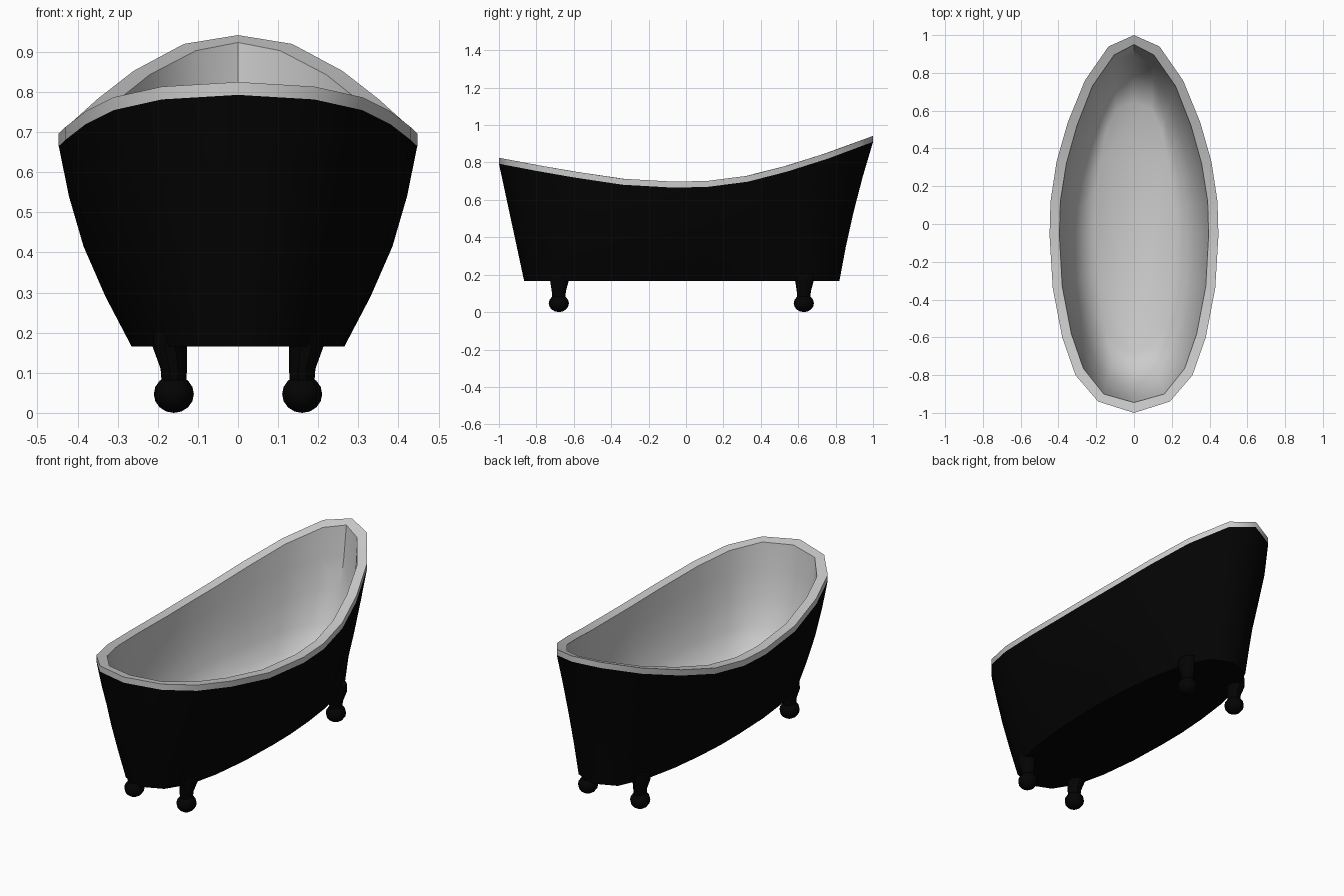
import bpy, bmesh, math

if "Cube" in bpy.data.objects:
    bpy.data.objects.remove(bpy.data.objects["Cube"])

# Half outlines seen from above (x >= 0), from back tip to front tip
OUTER = [(0, 1), (.135, .94), (.26, .76), (.35, .54), (.41, .33), (.442, .12),
         (.447, -.06), (.43, -.34), (.38, -.6), (.31, -.8), (.19, -.94), (0, -1)]
INNER = [(0, .95), (.105, .895), (.22, .73), (.302, .52), (.358, .32), (.39, .12),
         (.395, -.06), (.38, -.33), (.332, -.58), (.268, -.765), (.16, -.9), (0, -.945)]
# Blunter half widths at the base and at the basin floor
BASE_X = [0, .12, .19, .23, .252, .264, .265, .257, .232, .192, .118, 0]
FLOOR_X = [0, .095, .145, .177, .195, .2, .2, .195, .175, .148, .1, 0]
# Rim height along the tub (y, z)
SHEER = [(-1, .825), (-.8, .787), (-.6, .752), (-.34, .713), (-.06, .697), (.12, .702),
         (.33, .729), (.54, .783), (.76, .853), (.94, .92), (1, .942)]
BASE_Z, FLOOR_Z, BAND = .165, .25, .032

black = bpy.data.materials.new("black_enamel")
black.diffuse_color = (.001, .001, .001, 1)
black.use_nodes = True
black.node_tree.nodes["Principled BSDF"].inputs["Base Color"].default_value = black.diffuse_color


def rim_z(y):
    for (y0, z0), (y1, z1) in zip(SHEER, SHEER[1:]):
        if y <= y1:
            return z0 + (z1 - z0) * (y - y0) / (y1 - y0)
    return SHEER[-1][1]


def full(half):
    return half + [(-x, y, z) for x, y, z in half[-2:0:-1]]


def loft(name, rings, mat=None, cap_start=False, cap_end=False, angle=40):
    bm = bmesh.new()
    loops = [[bm.verts.new(p) for p in r] for r in rings]
    for a, b in zip(loops, loops[1:]):
        for i in range(len(a)):
            j = (i + 1) % len(a)
            bm.faces.new((a[i], a[j], b[j], b[i]))
    if cap_start:
        bm.faces.new(loops[0][::-1])
    if cap_end:
        bm.faces.new(loops[-1])
    if cap_start and cap_end:
        bmesh.ops.recalc_face_normals(bm, faces=bm.faces)
    return finish(name, bm, mat, angle)


def finish(name, bm, mat, angle=40):
    me = bpy.data.meshes.new(name)
    bm.to_mesh(me)
    bm.free()
    ob = bpy.data.objects.new(name, me)
    bpy.context.collection.objects.link(ob)
    if mat:
        me.materials.append(mat)
    bpy.ops.object.select_all(action='DESELECT')
    ob.select_set(True)
    bpy.context.view_layer.objects.active = ob
    bpy.ops.object.shade_smooth_by_angle(angle=math.radians(angle))
    return ob


# Outer shell: base up to the underside of the rim band, bulging sides
shell = []
for v, h in [(0, 0), (.25, .36), (.5, .66), (.75, .86), (1, 1)]:
    ring = []
    for (x, y), bx in zip(OUTER, BASE_X):
        top = rim_z(y) - BAND
        by = y * .8425 - .0225
        hy = v if y < 0 else v - .3 * v * (1 - v) * y
        ring.append((bx + (x - bx) * h, by + (y - by) * hy,
                     BASE_Z + (top - BASE_Z) * v))
    shell.append(full(ring))
loft("tub_shell", shell[::-1], black, cap_end=True, angle=55)

# Rim: vertical band and flat top lip
outer_low = full([(x, y, rim_z(y) - BAND) for x, y in OUTER])
outer_top = full([(x, y, rim_z(y)) for x, y in OUTER])
inner_top = full([(x, y, rim_z(y)) for x, y in INNER])
loft("tub_rim", [inner_top, outer_top, outer_low], angle=55)

# Basin: inner walls curving down to the floor
basin = []
for v, h in [(1, 1), (.75, .93), (.5, .82), (.25, .62), (.08, .36), (0, 0)]:
    ring = []
    for (x, y), fx in zip(INNER, FLOOR_X):
        fy = y * .70 - .02
        ring.append((fx + (x - fx) * h, fy + (y - fy) * h,
                     FLOOR_Z + (rim_z(y) - FLOOR_Z) * v))
    basin.append(full(ring))
b = loft("tub_basin", basin, cap_end=True, angle=50)
b.data.flip_normals()

# Feet: flared leg over a ball
for side, sx in (("right", 1), ("left", -1)):
    for end, y in (("front", -.68), ("back", .63)):
        rings = []
        for z, r, cx, dy in [(.07, .03, .16, 0), (.11, .033, .16, 0),
                             (.165, .043, .17, .003), (.205, .046, .163, .006)]:
            rings.append([(sx * cx + r * math.cos(k * math.tau / 10),
                           y + dy + r * 1.2 * math.sin(k * math.tau / 10), z)
                          for k in range(10)])
        loft(f"{end}_{side}_leg", rings, black, True, True)
        bm = bmesh.new()
        bmesh.ops.create_uvsphere(bm, u_segments=12, v_segments=8, radius=.05)
        for v in bm.verts:
            v.co = (v.co.x + sx * .16, v.co.y * 1.08 + y, v.co.z * .94 + .047)
        finish(f"{end}_{side}_foot_ball", bm, black)
